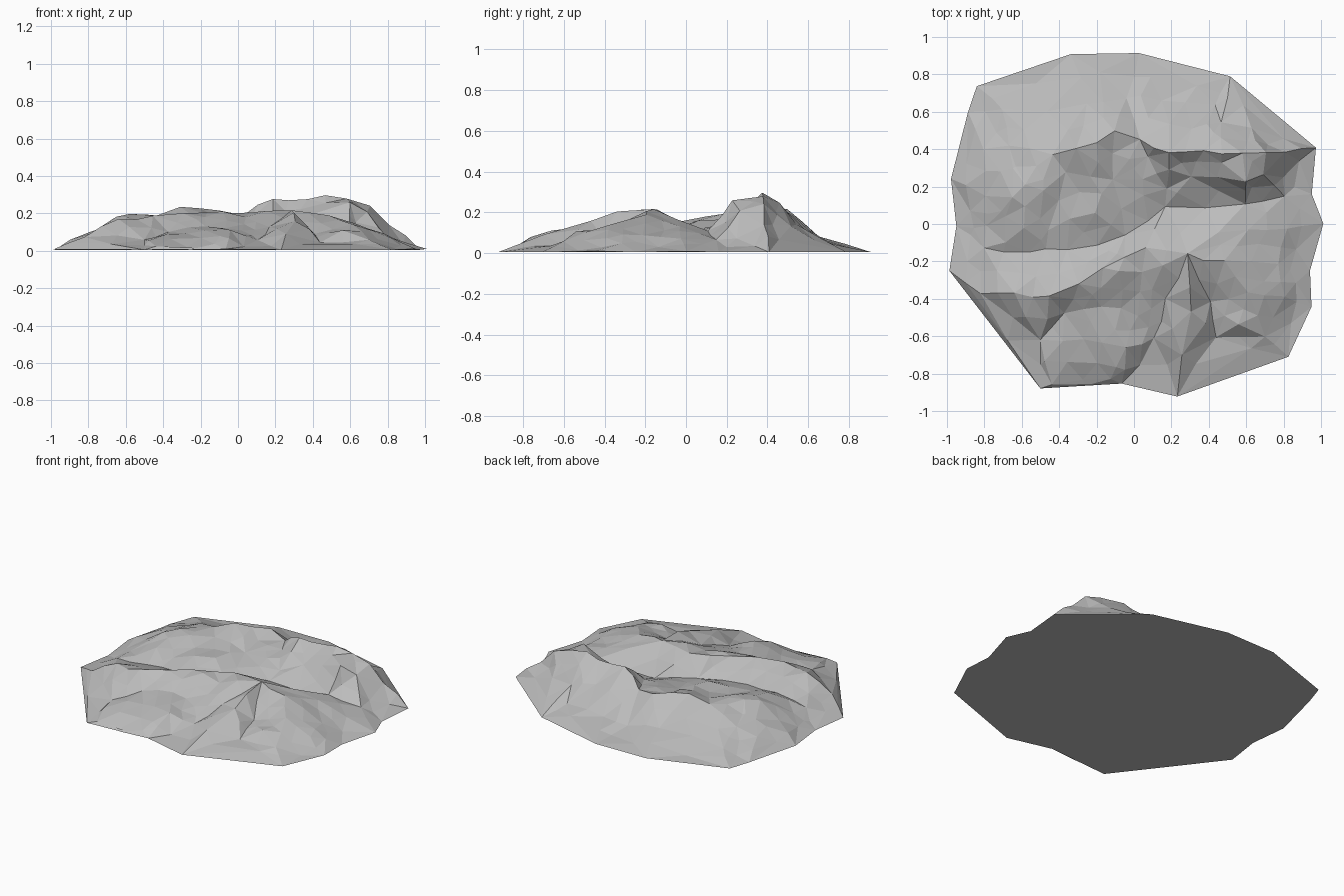
import bpy
import bmesh
import random
from mathutils import Vector
from mathutils.geometry import delaunay_2d_cdt

random.seed(4)
cube = bpy.data.objects.get("Cube")
if cube:
    bpy.data.objects.remove(cube, do_unlink=True)

# Ground outline, counter-clockwise
outline = [(-.33, .92), (-.83, .75), (-.9, .59), (-.97, .24), (-.94, 0), (-1, -.26),
           (-.51, -.87), (-.07, -.86), (.22, -.91), (.82, -.71), (.95, -.43), (.93, -.25),
           (1, 0), (.94, .16), (.97, .41), (.52, .78), (.04, .91)]

# Crest lines and valley lines, as x, y, height
north_ridge = [(-.67, .42, .12), (-.45, .38, .19), (-.3, .4, .24), (-.1, .49, .22),
               (.03, .44, .2), (.2, .39, .27), (.37, .4, .28), (.59, .38, .29),
               (.7, .37, .23), (.8, .37, .15), (.97, .41, 0)]
north_foot = [(-.7, .6, .05), (-.25, .63, .08), (-.05, .68, .06), (.15, .67, .06), (.42, .64, .07)]
north_spur = [(.37, .4, .28), (.48, .47, .24), (.47, .55, .15), (.42, .64, .07)]
middle_ridge = [(-.38, .28, .18), (-.1, .25, .16), (.17, .2, .14)]
west_shoulder = [(-.65, .15, .17), (-.57, .21, .19), (-.58, .08, .18), (-.45, -.03, .14)]
valley = [(-.8, -.12, .06), (-.57, -.15, .11), (-.35, -.13, .11), (-.04, -.07, .1),
          (.18, .08, .09), (.58, .11, .1), (.8, .14, .06), (.94, .16, 0)]
south_ridge = [(-1, -.26, 0), (-.82, -.36, .08), (-.65, -.38, .16), (-.45, -.39, .18),
               (-.3, -.33, .2), (-.17, -.24, .21), (.03, -.27, .19), (.05, -.14, .2),
               (.3, -.17, .225), (.47, -.2, .2), (.62, -.37, .14), (.8, -.4, .08)]
south_spur = [(.3, -.17, .225), (.32, -.48, .17), (.22, -.91, 0)]
south_knoll = [(.03, -.27, .19), (.01, -.48, .1), (-.05, -.67, .11), (-.07, -.86, 0)]
front_lip = [(-.45, -.85, .02), (-.12, -.84, .03)]
lines = [north_ridge, north_foot, north_spur, middle_ridge, west_shoulder, valley,
         south_ridge, south_spur, south_knoll, front_lip]

# Loose bumps and hollows between the lines
bumps = [(-.5, -.62, .07), (-.36, -.48, .1), (-.28, -.62, .1), (-.17, -.45, .13),
         (.12, -.62, .05), (.18, -.4, .13), (.43, -.6, .05), (.41, -.43, .1),
         (.57, -.54, .1), (.7, -.6, .05), (.59, .24, .25), (.7, .27, .2),
         (.8, .24, .08), (.6, -.02, .14), (.82, -.02, .07), (.76, -.22, .1),
         (-.8, .4, .08), (-.8, .15, .1), (-.78, -.02, .08), (.62, .5, .13),
         (.3, .25, .18), (-.22, .06, .15), (.08, .35, .17), (-.25, -.2, .15)]


def build_terrain(name, material):
    """Triangulate the outline with every line kept as an edge."""
    heights, index = [], {}

    def point(x, y, z=0.0):
        key = (x, y)
        if key not in index:
            index[key] = len(heights)
            heights.append(Vector((x, y, z)))
        return index[key]

    rim = [point(*p) for p in outline]
    edges = list(zip(rim, rim[1:] + rim[:1]))
    for line in lines:
        ids = [point(*p) for p in line]
        edges += list(zip(ids, ids[1:]))
    for p in bumps:
        point(*p)
    flat = [v.to_2d() for v in heights]
    coords, _, faces, origins, _, _ = delaunay_2d_cdt(flat, edges, [rim], 1, 1e-5)

    bm = bmesh.new()
    verts = []
    for co, source in zip(coords, origins):
        z = heights[source[0]].z if source else 0.1
        verts.append(bm.verts.new((co.x, co.y, z)))
    for face in faces:
        bm.faces.new([verts[i] for i in face])

    # Break long slopes into uneven facets
    original = set(bm.verts)
    long_edges = [e for e in bm.edges if not e.is_boundary and e.calc_length() > .17]
    bmesh.ops.subdivide_edges(bm, edges=long_edges, cuts=1)
    for v in bm.verts:
        if v not in original:
            v.co.x += random.uniform(-.015, .015)
            v.co.y += random.uniform(-.015, .015)
            v.co.z = max(.005, v.co.z + random.uniform(-.012, .012))
    bmesh.ops.triangulate(bm, faces=bm.faces[:])

    # Flat underside
    border = [e for e in bm.edges if e.is_boundary]
    bmesh.ops.holes_fill(bm, edges=border, sides=0)
    bmesh.ops.recalc_face_normals(bm, faces=bm.faces[:])

    mesh = bpy.data.meshes.new(name)
    bm.to_mesh(mesh)
    bm.free()
    mesh.materials.append(material)
    obj = bpy.data.objects.new(name, mesh)
    bpy.context.collection.objects.link(obj)
    return obj


# Bare grey stone
stone = bpy.data.materials.new("grey_stone")
stone.use_nodes = True
colour = (.5, .5, .5, 1)
stone.diffuse_color = colour
stone.node_tree.nodes["Principled BSDF"].inputs["Base Color"].default_value = colour

build_terrain("mountain_terrain", stone)
